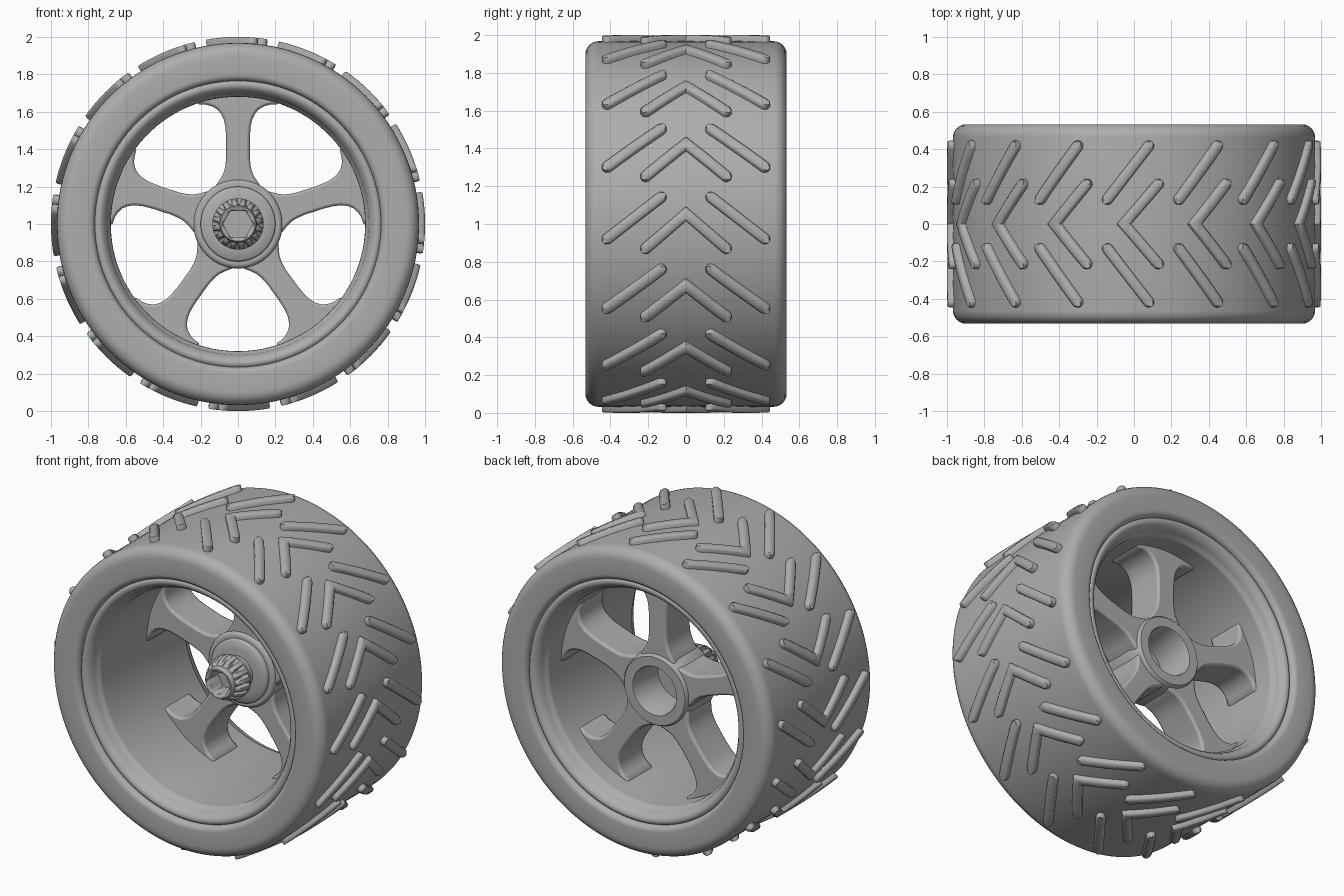
import bpy, bmesh
from math import sin, cos, pi, radians, sqrt

if "Cube" in bpy.data.objects:
    bpy.data.objects.remove(bpy.data.objects["Cube"])

CENTER_Z = 1.0

grey = bpy.data.materials.new("dark_grey")
grey.diffuse_color = (0.42, 0.42, 0.42, 1)
grey.use_nodes = True
grey.node_tree.nodes["Principled BSDF"].inputs["Base Color"].default_value = grey.diffuse_color


def finish(name, bm):
    bmesh.ops.remove_doubles(bm, verts=bm.verts, dist=1e-5)
    bmesh.ops.recalc_face_normals(bm, faces=bm.faces)
    me = bpy.data.meshes.new(name)
    bm.to_mesh(me)
    bm.free()
    me.materials.append(grey)
    ob = bpy.data.objects.new(name, me)
    bpy.context.collection.objects.link(ob)
    return ob


def lathe(name, profile, n=96, closed=True):
    """Spin (radius, y) rows about the y axis; radius may be a function of angle."""
    bm = bmesh.new()
    rows = []
    for r, y in profile:
        row = []
        for i in range(n):
            a = 2 * pi * i / n
            rad = r(i, a) if callable(r) else r
            row.append(bm.verts.new((rad * cos(a), y, CENTER_Z + rad * sin(a))))
        rows.append(row)
    pairs = list(zip(rows, rows[1:])) + ([(rows[-1], rows[0])] if closed else [])
    for p, q in pairs:
        for i in range(n):
            j = (i + 1) % n
            bm.faces.new((p[i], p[j], q[j], q[i]))
    return finish(name, bm)


def mirrored(half):
    """Mirror a front-half profile to the back."""
    return half + [(r, -y) for r, y in reversed(half)]


# Tire with rounded shoulders and bead edges
shoulder = [(0.898 + 0.07 * sin(radians(t)), -0.463 - 0.07 * cos(radians(t))) for t in range(0, 91, 15)]
bead = [(0.80 - 0.035 * sin(radians(t)), -0.498 - 0.035 * cos(radians(t))) for t in range(90, -1, -18)]
lathe("tire", mirrored([(0.765, -0.40)] + bead + shoulder), 128)

# Rim barrel with rounded lips
lathe("rim", mirrored([
    (0.785, -0.47), (0.77, -0.49), (0.757, -0.505), (0.742, -0.508), (0.725, -0.50),
    (0.708, -0.478), (0.70, -0.46), (0.696, -0.435), (0.682, -0.425), (0.680, -0.41)]), 128)

# Hub sleeve, open at the back
lathe("hub", [(0.15, 0.04), (0.215, 0.025), (0.23, 0.031), (0.238, 0.048),
              (0.238, 0.24), (0.222, 0.31), (0.215, 0.318), (0.155, 0.318), (0.15, 0.31)], 64)

# Hub cap plate on the front
lathe("hub_cap", [(0, 0.07), (0.20, 0.07), (0.20, 0.012), (0.192, 0.004), (0.14, 0.002),
                  (0.105, -0.002), (0.105, -0.035), (0, -0.035)], 64, False)


# Splined wheel nut with hexagonal socket
def teeth(outer, inner):
    return lambda i, a: (inner, outer, outer, outer, outer, outer)[i % 6] \
        if outer - inner < 0.012 else (outer if i % 6 in (1, 2, 3, 4) else inner)


def hexagon(R):
    return lambda i, a: R * cos(pi / 6) / cos(a % (pi / 3) - pi / 6)


lathe("wheel_nut", [(0, -0.03), (0.105, -0.03), (0.105, -0.055), (0.13, -0.058),
                    (0.137, -0.066), (0.137, -0.08), (teeth(0.136, 0.114), -0.095),
                    (teeth(0.130, 0.104), -0.13), (teeth(0.114, 0.10), -0.165),
                    (0.10, -0.17), (0.098, -0.193), (0.092, -0.20),
                    (0.083, -0.20), (hexagon(0.08), -0.19), (hexagon(0.08), -0.09),
                    (0, -0.09)], 96, False)

# Five flared spokes
HALF = [(0.20, 0.13), (0.24, 0.115), (0.262, 0.092), (0.285, 0.077), (0.315, 0.068), (0.36, 0.063),
        (0.46, 0.063), (0.52, 0.067), (0.56, 0.075), (0.595, 0.09), (0.622, 0.11),
        (0.645, 0.14), (0.66, 0.17), (0.67, 0.205), (0.70, 0.23)]
right = [(w, sqrt(r * r - w * w)) for r, w in HALF]
outline = right + [(0, 0.70)] + [(-x, z) for x, z in reversed(right)]
bm = bmesh.new()
for k in range(5):
    a = 2 * pi * k / 5
    caps = [[bm.verts.new((x * cos(a) - z * sin(a), y, CENTER_Z + x * sin(a) + z * cos(a)))
             for x, z in outline] for y in (0.045, 0.295)]
    for cap in caps:
        bm.faces.new(cap)
    for i in range(len(outline)):
        j = (i + 1) % len(outline)
        bm.faces.new((caps[0][i], caps[0][j], caps[1][j], caps[1][i]))
spokes = finish("spokes", bm)
bev = spokes.modifiers.new("bevel", "BEVEL")
bev.width, bev.segments, bev.limit_method, bev.angle_limit = 0.014, 2, 'ANGLE', radians(50)

# Raised tread bars wrapped on the tire
W, LOW, TOP, B = 0.029, 0.955, 1.0, 0.011


def tread_bar(bm, path, turn):
    """Loft a rounded bar along (arc length, y) points, wrapped at angle turn."""
    segs = []
    for (s0, y0), (s1, y1) in zip(path, path[1:]):
        L = sqrt((s1 - s0) ** 2 + (y1 - y0) ** 2)
        segs.append(((s1 - s0) / L, (y1 - y0) / L))
    rows = []  # centre, sideways vector
    d = segs[0]
    for t in (88, 60, 30):
        c = radians(t)
        rows.append((path[0][0] - d[0] * W * sin(c), path[0][1] - d[1] * W * sin(c),
                     -d[1] * cos(c), d[0] * cos(c)))
    for k, d in enumerate(segs):
        (s0, y0), (s1, y1) = path[k], path[k + 1]
        for i in range(7):
            nx, ny = -d[1], d[0]
            if i == 0 and k > 0:
                continue
            if i == 6 and k + 1 < len(segs):
                e = segs[k + 1]
                mx, my = nx - e[1], ny + e[0]
                f = 2 / (mx * mx + my * my)
                nx, ny = mx * f, my * f
            u = i / 6
            rows.append((s0 + (s1 - s0) * u, y0 + (y1 - y0) * u, nx, ny))
    d = segs[-1]
    for t in (30, 60, 88):
        c = radians(t)
        rows.append((path[-1][0] + d[0] * W * sin(c), path[-1][1] + d[1] * W * sin(c),
                     -d[1] * cos(c), d[0] * cos(c)))
    section = [(-W, LOW), (-W, TOP - B), (-W + B, TOP), (W - B, TOP), (W, TOP - B), (W, LOW)]
    grid = []
    for s, y, nx, ny in rows:
        ring = []
        for o, r in section:
            a = turn + s + nx * o
            ring.append(bm.verts.new((r * cos(a), y + ny * o, CENTER_Z + r * sin(a))))
        grid.append(ring)
    for p, q in zip(grid, grid[1:]):
        for i in range(6):
            j = (i + 1) % 6
            bm.faces.new((p[i], p[j], q[j], q[i]))
    bm.faces.new(grid[0])
    bm.faces.new(grid[-1])


bm = bmesh.new()
for k in range(16):
    turn = 2 * pi * k / 16
    tread_bar(bm, [(-0.132, -0.213), (0.055, 0), (-0.132, 0.213)], turn)
    for side in (-1, 1):
        tread_bar(bm, [(0.145, 0.132 * side), (-0.08, 0.417 * side)], turn)
finish("tread_bars", bm)

# Smooth shading with crisp edges
bpy.ops.object.select_all(action='SELECT')
bpy.context.view_layer.objects.active = spokes
bpy.ops.object.shade_smooth_by_angle(angle=radians(48))
